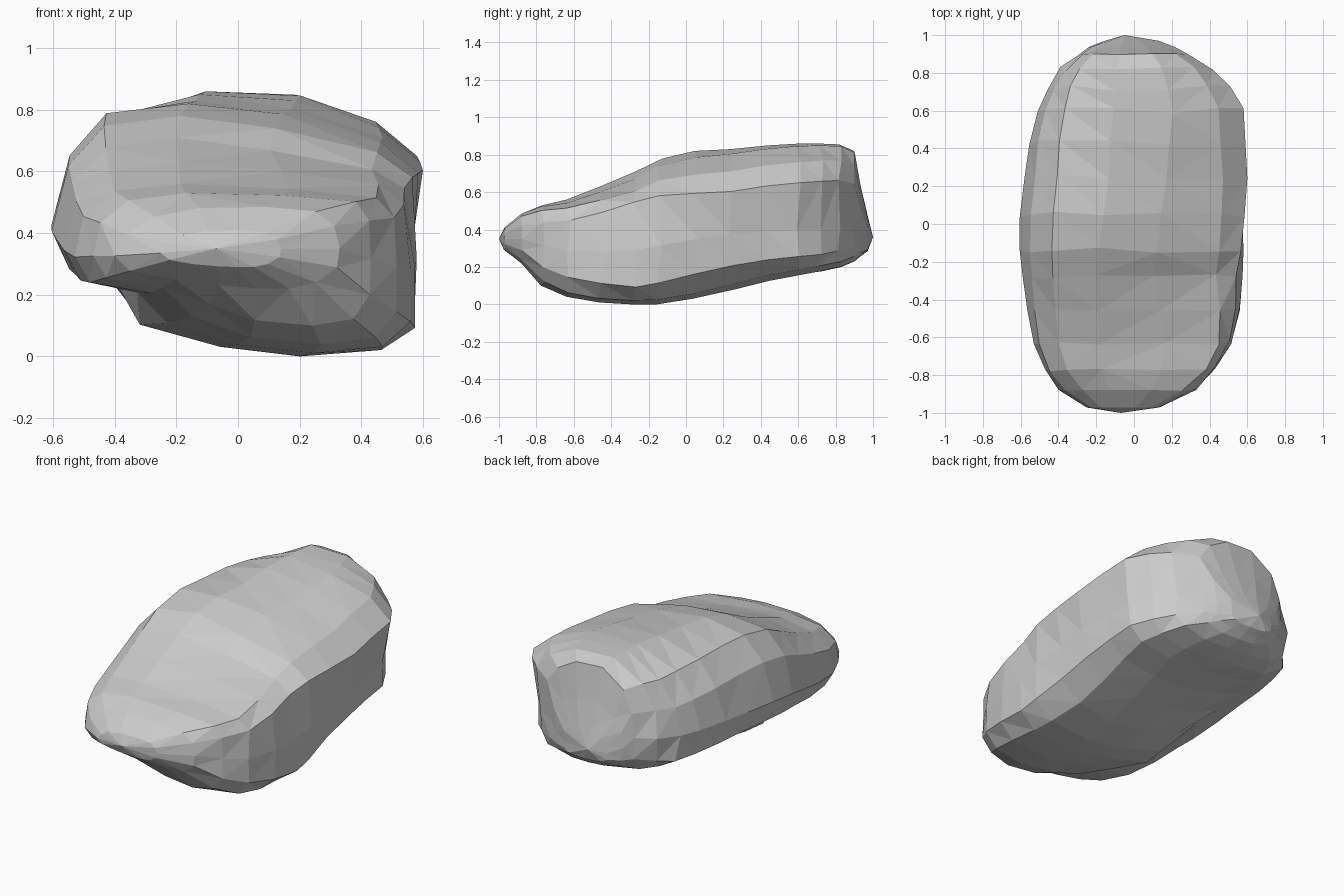
import bpy, bmesh, random

random.seed(4)

# Key cross-sections (x, z) running round from the left edge under the belly to the top
LIP = [(-.39, .32), (-.34, .27), (-.20, .24), (-.06, .225), (.05, .22), (.15, .22), (.23, .24), (.30, .29),
       (.31, .35), (.29, .42), (.23, .47), (.08, .485), (-.12, .48), (-.26, .45), (-.35, .39)]
FRONT = [(-.48, .33), (-.44, .26), (-.25, .23), (-.10, .17), (.05, .11), (.25, .09), (.39, .11), (.44, .19),
         (.44, .31), (.44, .44), (.40, .50), (.15, .52), (-.18, .53), (-.37, .51), (-.46, .44)]
MID = [(-.59, .37), (-.53, .26), (-.37, .22), (-.32, .10), (-.06, .03), (.20, .00), (.46, .02), (.57, .09),
       (.57, .28), (.535, .53), (.43, .59), (.10, .65), (-.20, .69), (-.43, .66), (-.54, .55)]
CENTRE = [(-.60, .42), (-.55, .29), (-.41, .22), (-.25, .12), (-.05, .06), (.18, .03), (.40, .06), (.53, .17),
          (.555, .35), (.585, .58), (.46, .69), (.15, .79), (-.15, .82), (-.42, .79), (-.54, .65)]
BACK = [(-.45, .44), (-.43, .29), (-.31, .22), (-.12, .19), (.05, .18), (.23, .18), (.40, .21), (.46, .27),
        (.46, .40), (.50, .66), (.38, .77), (.18, .85), (-.10, .86), (-.33, .75), (-.42, .60)]
KEYS = [(-.90, LIP), (-.75, FRONT), (-.28, MID), (.15, CENTRE), (.75, BACK)]

# Outline along the length: y, left x, right x, lowest z, highest z
OUTLINE = [(-.97, -.25, .14, .29, .41), (-.88, -.40, .33, .22, .485), (-.77, -.47, .43, .10, .53),
           (-.63, -.53, .515, .04, .56), (-.45, -.565, .56, .01, .63), (-.28, -.59, .575, .00, .71),
           (-.14, -.605, .58, .00, .78), (.05, -.605, .585, .03, .82), (.25, -.58, .60, .08, .83),
           (.43, -.555, .59, .125, .85), (.60, -.51, .58, .155, .86), (.72, -.46, .51, .175, .86),
           (.82, -.39, .42, .20, .855), (.90, -.29, .29, .23, .82), (.935, -.24, .22, .26, .62),
           (.97, -.16, .13, .285, .47)]


def normalise(pts):
    xs, zs = [p[0] for p in pts], [p[1] for p in pts]
    return [((x - min(xs)) / (max(xs) - min(xs)), (z - min(zs)) / (max(zs) - min(zs))) for x, z in pts]


def blend(y):
    y = min(max(y, KEYS[0][0]), KEYS[-1][0])
    for (ya, a), (yb, b) in zip(KEYS, KEYS[1:]):
        if y <= yb:
            t = (y - ya) / (yb - ya)
            return normalise([(p[0] + (q[0] - p[0]) * t, p[1] + (q[1] - p[1]) * t)
                              for p, q in zip(normalise(a), normalise(b))])


# Loft the stone from front to back with slightly uneven rings
bm = bmesh.new()
rings = []
for y, xl, xr, zb, zt in OUTLINE:
    wob = 0.015 if abs(y) < .85 else 0.003
    rings.append([bm.verts.new((xl + u * (xr - xl), y + random.uniform(-wob, wob), zb + v * (zt - zb)))
                  for u, v in blend(y)])
n = len(FRONT)
for a, b in zip(rings, rings[1:]):
    for i in range(n):
        j = (i + 1) % n
        bm.faces.new((a[i], a[j], b[j], b[i]))

# Close the nose and the tail
for ring, tip in ((rings[0], (-.07, -1, .35)), (rings[-1], (-.05, 1, .36))):
    v = bm.verts.new(tip)
    for i in range(n):
        bm.faces.new((ring[i], ring[(i + 1) % n], v))

bmesh.ops.triangulate(bm, faces=bm.faces[:], quad_method='SHORT_EDGE')
bmesh.ops.recalc_face_normals(bm, faces=bm.faces[:])
mesh = bpy.data.meshes.new("boulder")
bm.to_mesh(mesh)
bm.free()
bpy.context.collection.objects.link(bpy.data.objects.new("boulder", mesh))
